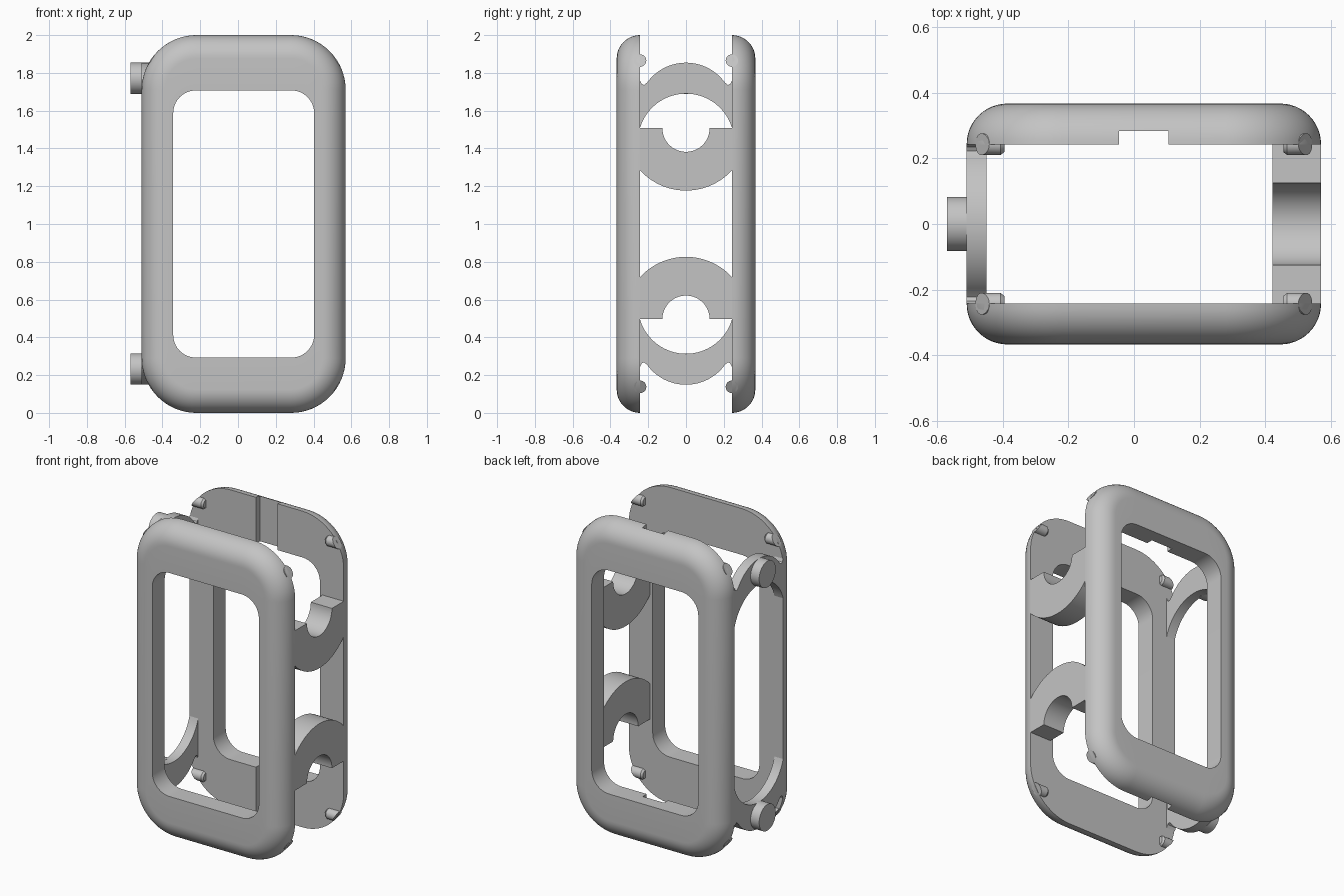
import bpy, bmesh
from math import sin, cos, pi, sqrt, asin

if "Cube" in bpy.data.objects:
    bpy.data.objects.remove(bpy.data.objects["Cube"])

CX = 0.03              # middle of the frames in x
HALF_W, CORNER = 0.54, 0.29
GAP, FACE = 0.243, 0.367   # inner and outer planes of the frames

grey = bpy.data.materials.new("plain_grey")
grey.use_nodes = True
grey.diffuse_color = (0.55, 0.55, 0.55, 1)
grey.node_tree.nodes["Principled BSDF"].inputs["Base Color"].default_value = (0.55, 0.55, 0.55, 1)


def finish(name, bm):
    bmesh.ops.recalc_face_normals(bm, faces=bm.faces)
    mesh = bpy.data.meshes.new(name)
    bm.to_mesh(mesh)
    bm.free()
    ob = bpy.data.objects.new(name, mesh)
    bpy.context.collection.objects.link(ob)
    mesh.materials.append(grey)
    return ob


def smooth(ob):
    bpy.ops.object.select_all(action='DESELECT')
    ob.select_set(True)
    bpy.context.view_layer.objects.active = ob
    bpy.ops.object.shade_smooth_by_angle(angle=0.6)


def bridge(bm, a, b):
    for i in range(len(a)):
        j = (i + 1) % len(a)
        bm.faces.new((a[i], a[j], b[j], b[i]))


def rounded_rect(hw, hh, r, n=16):
    pts = []
    for k, (sx, sz) in enumerate([(1, 1), (-1, 1), (-1, -1), (1, -1)]):
        for i in range(n + 1):
            a = (k + i / n) * pi / 2
            pts.append((CX + sx * (hw - r) + r * cos(a), 1 + sz * (hh - r) + r * sin(a)))
    return pts


def prism(name, profile, x0, x1):
    """Extrude a (y, z) profile along x."""
    bm = bmesh.new()
    a, b = [[bm.verts.new((x, y, z)) for y, z in profile] for x in (x0, x1)]
    bridge(bm, a, b)
    bm.faces.new(a)
    bm.faces.new(b)
    ob = finish(name, bm)
    smooth(ob)
    return ob


def arc(cz, r, a0, a1, n=32):
    """Arc in (y, z); the angle is measured from straight up."""
    return [(r * sin(a0 + (a1 - a0) * i / n), cz + r * cos(a0 + (a1 - a0) * i / n))
            for i in range(n + 1)]


# Two facing frames: rounded outer edge, straight window, groove on the inside
def frame(name, s):
    bm = bmesh.new()
    depth = FACE - GAP
    sections = [(rounded_rect(0.373, 0.707, 0.12), GAP)]
    for i in range(13):
        a = i / 12 * pi / 2
        d = depth * (1 - cos(a))
        sections.append((rounded_rect(HALF_W - d, 1 - d, CORNER - d), GAP + depth * sin(a)))
    sections.append((rounded_rect(0.373, 0.707, 0.12), FACE))
    loops = [[bm.verts.new((x, s * y, z)) for x, z in pts] for pts, y in sections]
    for i, loop in enumerate(loops):
        bridge(bm, loop, loops[(i + 1) % len(loops)])
    ob = finish(name, bm)

    cb = bmesh.new()
    bmesh.ops.create_cube(cb, size=1)
    for v in cb.verts:
        v.co = (CX + v.co.x * 0.15, s * (GAP + v.co.y * 0.082), 1 + v.co.z * 3)
    cutter = finish("groove_cutter", cb)
    cutter.hide_render = True
    mod = ob.modifiers.new("groove", 'BOOLEAN')
    mod.operation, mod.object, mod.solver = 'DIFFERENCE', cutter, 'EXACT'
    bpy.context.view_layer.objects.active = ob
    bpy.ops.object.modifier_apply(modifier=mod.name)
    bpy.data.objects.remove(cutter)
    smooth(ob)


frame("front_frame", -1)
frame("back_frame", 1)


# Small locating pegs along x, trimmed to the outer corner curve
def peg(name, sx, sy, flip):
    bm = bmesh.new()
    rings = [[], [], []]
    for i in range(24):
        a = 2 * pi * i / 24
        for ring, r in zip(rings, (0.033, 0.033, 0.024)):
            y, dz = r * cos(a), 0.155 + r * sin(a)
            edge = HALF_W - CORNER + sqrt(CORNER ** 2 - dz ** 2)
            x = (edge, 0.437, 0.425)[len([q for q in rings if q is not ring and len(q) > i])]
            z = 1 - CORNER + 1 + dz
            ring.append(bm.verts.new((CX + sx * x, sy * GAP + y, flip(z))))
    bridge(bm, rings[0], rings[1])
    bridge(bm, rings[1], rings[2])
    bm.faces.new(rings[0])
    bm.faces.new(rings[2])
    smooth(finish(name, bm))


# Clip profile: half disc with a round seat, trimmed between the frames
out_r, seat_r, clip_z = 0.33, 0.125, 1.507
trim = asin(GAP / out_r)
clip = ([(-GAP, clip_z)] + arc(clip_z, out_r, pi + trim, pi - trim)
        + [(GAP, clip_z)] + arc(clip_z, seat_r, pi / 2, 3 * pi / 2))

# Arch profile: crescent band with a small relief beside each frame
arch_r = 0.254
end, inner = asin(0.205 / arch_r), asin(GAP / arch_r)
arch = (arc(1.60, arch_r, -end, end) + [(0.222, 1.735), (0.235, 1.742), (GAP, 1.76)]
        + arc(1.436, arch_r, inner, -inner)
        + [(-GAP, 1.76), (-0.235, 1.742), (-0.222, 1.735)])

# Round knob on the outside of each arch
knob = arc(1.771, 0.083, 0, 2 * pi, 40)[:-1]

for level, flip in (("upper", lambda z: z), ("lower", lambda z: 2.003 - z)):
    for part, profile, x0, x1 in (("clip", clip, 0.422, 0.57),
                                  ("arch", arch, -0.51, -0.449),
                                  ("knob", knob, -0.57, -0.50)):
        prism(level + "_" + part, [(y, flip(z)) for y, z in profile], x0, x1)
    for side, sx in (("left", 1), ("right", -1)):
        for face, sy in (("front", -1), ("back", 1)):
            peg("_".join((level, face, side, "peg")), sx, sy, flip)
